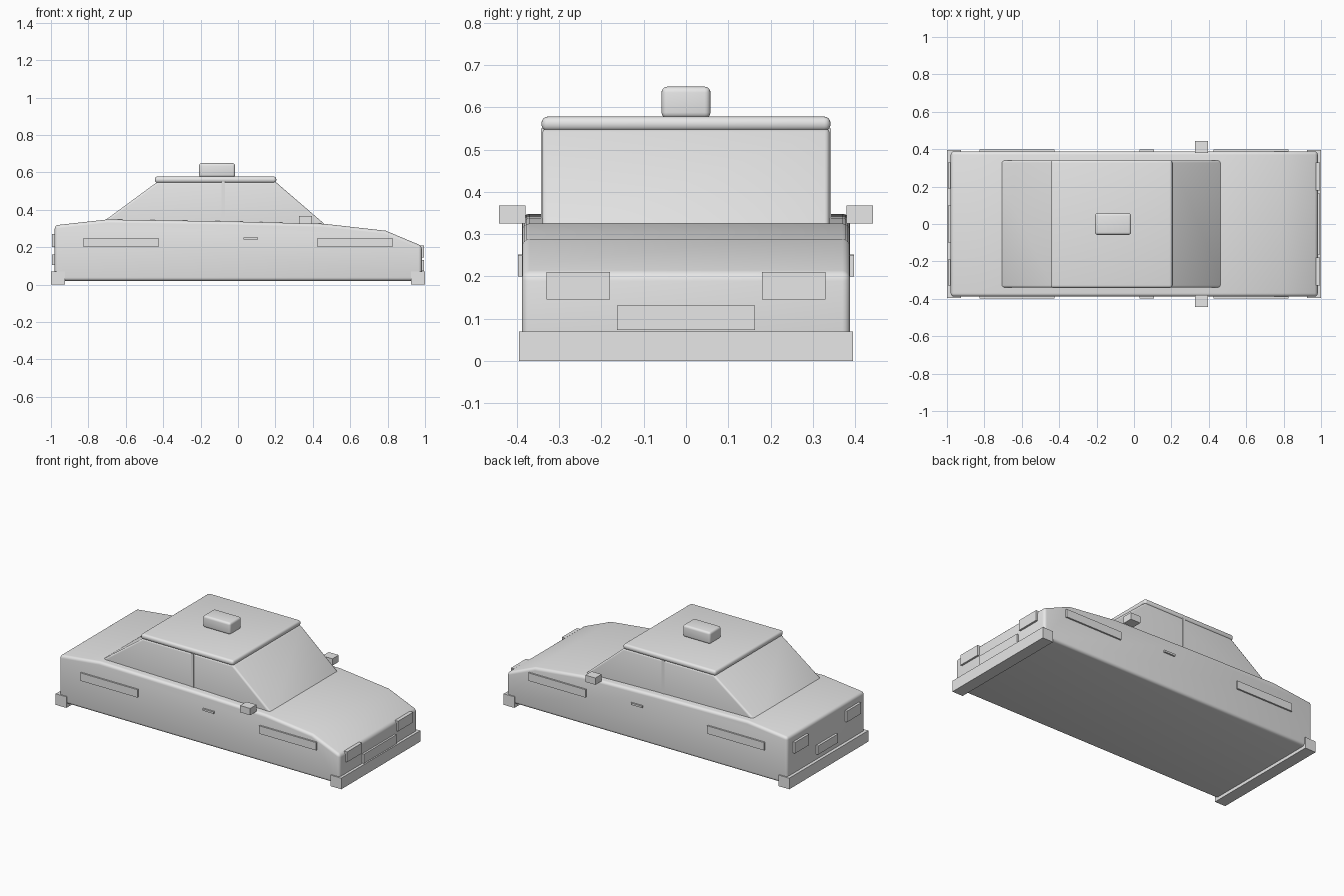
import bpy
import bmesh
import math
from mathutils import Matrix, Vector

cube = bpy.data.objects.get("Cube")
if cube:
    bpy.data.objects.remove(cube, do_unlink=True)

# Single paint colour
GREY = (0.8, 0.8, 0.8, 1.0)
paint = bpy.data.materials.new("plain grey")
paint.use_nodes = True
paint.diffuse_color = GREY
paint.node_tree.nodes["Principled BSDF"].inputs["Base Color"].default_value = GREY


def finish(name, bm, bevel):
    """Round the hard edges, shade smoothly and link the object."""
    bmesh.ops.recalc_face_normals(bm, faces=bm.faces[:])
    if bevel:
        hard = [e for e in bm.edges if e.calc_face_angle(0) > math.radians(30)]
        bmesh.ops.bevel(bm, geom=hard, offset=bevel, segments=4,
                        profile=0.5, affect='EDGES', clamp_overlap=True)
    mesh = bpy.data.meshes.new(name)
    for f in bm.faces:
        f.smooth = True
    bm.to_mesh(mesh)
    bm.free()
    mesh.set_sharp_from_angle(angle=math.radians(30))
    mesh.materials.append(paint)
    obj = bpy.data.objects.new(name, mesh)
    bpy.context.collection.objects.link(obj)
    return obj


def box(name, x, y, z, bevel=0):
    """Box spanning the given (low, high) ranges."""
    bm = bmesh.new()
    bmesh.ops.create_cube(bm, size=1)
    centre = Vector([(a + b) / 2 for a, b in (x, y, z)])
    size = [abs(b - a) for a, b in (x, y, z)]
    bmesh.ops.transform(bm, verts=bm.verts[:],
                        matrix=Matrix.Translation(centre) @ Matrix.Diagonal((*size, 1)))
    return finish(name, bm, bevel)


def extrude_profile(name, points, half_width, bevel):
    """Side profile in x and z, extruded across the car."""
    bm = bmesh.new()
    face = bm.faces.new([bm.verts.new((x, -half_width, z)) for x, z in points])
    grown = bmesh.ops.extrude_face_region(bm, geom=[face])["geom"]
    bmesh.ops.translate(bm, vec=(0, 2 * half_width, 0),
                        verts=[v for v in grown if isinstance(v, bmesh.types.BMVert)])
    return finish(name, bm, bevel)


# Body shell and cabin
extrude_profile("body", [(-0.98, 0.02), (0.983, 0.02), (0.983, 0.207), (0.79, 0.288),
                         (0.46, 0.325), (-0.05, 0.338), (-0.7, 0.348), (-0.98, 0.317)],
                0.388, 0.018)
extrude_profile("cabin", [(-0.77, 0.3), (0.49, 0.3), (0.2, 0.55), (-0.43, 0.55)],
                0.34, 0.012)

# Roof panel and roof sign
box("roof", (-0.445, 0.205), (-0.342, 0.342), (0.544, 0.578), 0.015)
box("roof_sign", (-0.208, -0.015), (-0.058, 0.058), (0.574, 0.649), 0.014)

# Bumpers and number plates
box("front_bumper", (0.925, 1), (-0.395, 0.395), (0, 0.07))
box("rear_bumper", (-1, -0.925), (-0.395, 0.395), (0, 0.07))
box("front_plate", (0.97, 0.995), (-0.163, 0.163), (0.073, 0.131))
box("rear_plate", (-0.995, -0.97), (-0.1, 0.1), (0.105, 0.16))

# Parts repeated on both sides
for side, s in (("left", 1), ("right", -1)):
    box(side + "_headlight", (0.965, 0.995), (s * 0.18, s * 0.33), (0.145, 0.21))
    box(side + "_tail_light", (-0.995, -0.965), (s * 0.19, s * 0.33), (0.2, 0.27))
    box(side + "_mirror", (0.325, 0.395), (s * 0.38, s * 0.443), (0.325, 0.368))
    box(side + "_door_handle", (0.03, 0.108), (s * 0.38, s * 0.398), (0.24, 0.252))
    box(side + "_door_pillar", (-0.088, -0.07), (s * 0.33, s * 0.343), (0.325, 0.55))
    for end, x in (("front", 0.626), ("rear", -0.626)):
        box(side + "_" + end + "_side_trim", (x - 0.2, x + 0.2),
            (s * 0.38, s * 0.398), (0.2, 0.25))
